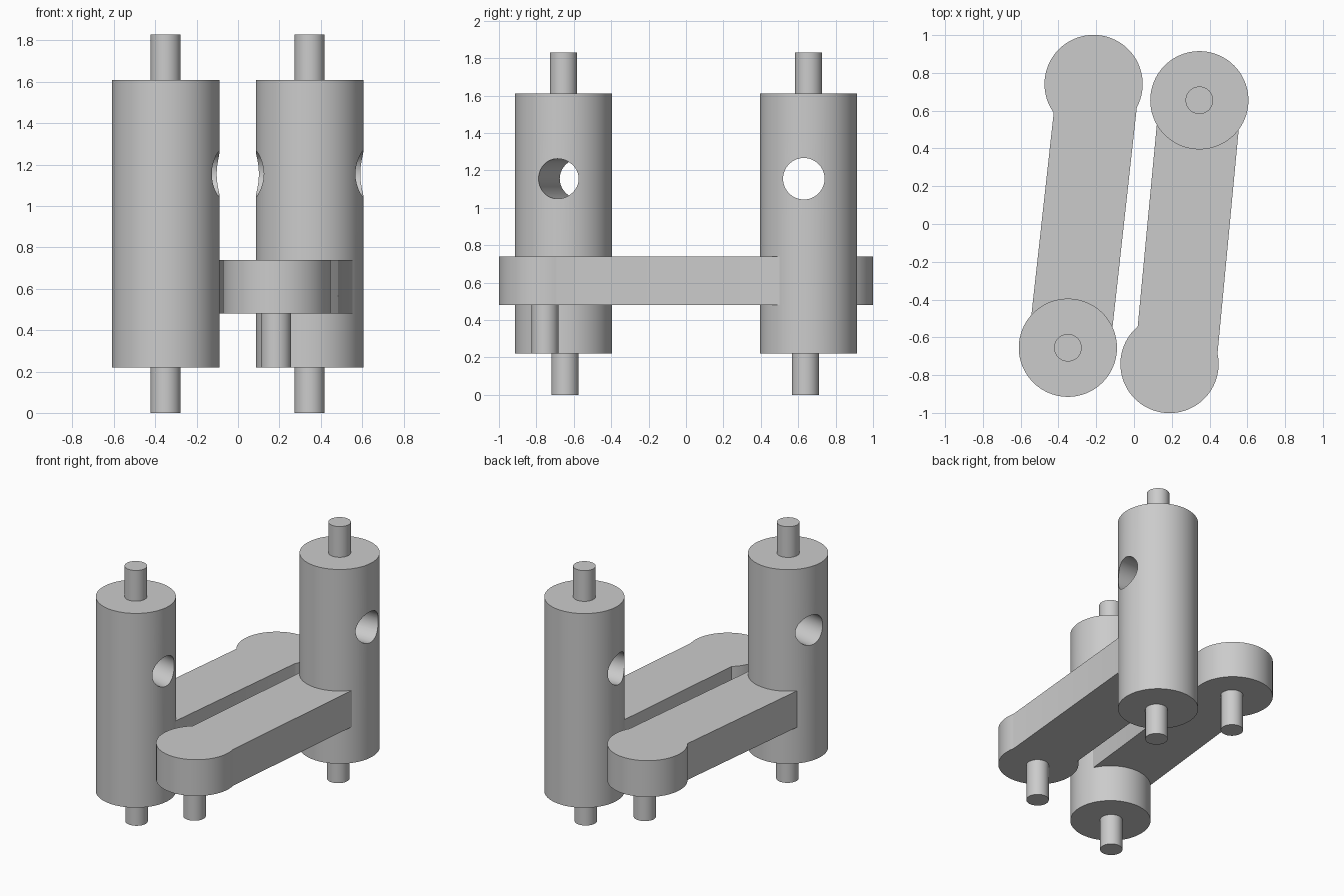
import bpy, bmesh, math
from mathutils import Vector
from mathutils.geometry import intersect_line_sphere_2d

cube = bpy.data.objects.get("Cube")
if cube:
    bpy.data.objects.remove(cube)

grey = bpy.data.materials.new("plain_grey")
grey.use_nodes = True
grey.diffuse_color = (0.6, 0.6, 0.6, 1)
grey.node_tree.nodes["Principled BSDF"].inputs["Base Color"].default_value = grey.diffuse_color

COLUMN_R, PEG_R = 0.26, 0.073
ARM_BOTTOM, ARM_TOP, ARM_HALF = 0.48, 0.74, 0.217
COLUMN_BOTTOM, COLUMN_TOP = 0.22, 1.61


def smooth(obj):
    bpy.ops.object.select_all(action='DESELECT')
    obj.select_set(True)
    bpy.context.view_layer.objects.active = obj
    bpy.ops.object.shade_smooth_by_angle(angle=math.radians(30))


def prism(name, outline, z0, z1):
    """Extrude a flat outline from z0 up to z1."""
    bm = bmesh.new()
    base = bm.faces.new([bm.verts.new((p[0], p[1], z0)) for p in outline])
    top = bmesh.ops.extrude_face_region(bm, geom=[base])["geom"]
    bmesh.ops.translate(bm, vec=(0, 0, z1 - z0),
                        verts=[g for g in top if isinstance(g, bmesh.types.BMVert)])
    bmesh.ops.recalc_face_normals(bm, faces=bm.faces)
    mesh = bpy.data.meshes.new(name)
    bm.to_mesh(mesh)
    bm.free()
    obj = bpy.data.objects.new(name, mesh)
    bpy.context.collection.objects.link(obj)
    mesh.materials.append(grey)
    smooth(obj)
    return obj


def arc(center, r, start, sweep, steps):
    return [center + r * Vector((math.cos(start + sweep * i / steps),
                                 math.sin(start + sweep * i / steps)))
            for i in range(steps + 1)]


def rod(name, center, r, z0, z1, sides=96):
    return prism(name, arc(Vector(center), r, 0, 2 * math.pi, sides)[:-1], z0, z1)


def drill(obj, start, end, r, z):
    """Cut a round horizontal hole along the line from start to end."""
    a, b = Vector((*start, z)), Vector((*end, z))
    cutter = rod("hole_cutter", (0, 0), r, -0.5, 0.5, 64)
    cutter.location = (a + b) / 2
    cutter.rotation_euler = (b - a).to_track_quat('Z', 'Y').to_euler()
    cutter.hide_render = True
    mod = obj.modifiers.new("hole", 'BOOLEAN')
    mod.operation, mod.solver, mod.object = 'DIFFERENCE', 'EXACT', cutter
    bpy.context.view_layer.objects.active = obj
    # Put the hole before the smoothing modifier
    bpy.ops.object.modifier_move_to_index(modifier=mod.name, index=0)
    bpy.ops.object.modifier_apply(modifier=mod.name)
    bpy.data.objects.remove(cutter)
    smooth(obj)


def arm(name, root, tip, disc):
    """Straight bar from root to tip, ending in a wider round disc."""
    root, tip, disc = Vector(root), Vector(tip), Vector(disc)
    along = (tip - root).normalized()
    side = Vector((-along.y, along.x)) * ARM_HALF
    joints = []
    for s in (-side, side):
        hits = intersect_line_sphere_2d(root + s, tip + s + along, disc, COLUMN_R, False)
        joints.append(min((h for h in hits if h), key=lambda h: (h - root).dot(along)))
    angles = [math.atan2(*(j - disc).yx) for j in joints]
    sweep = (angles[1] - angles[0]) % (2 * math.pi)
    outline = [root + side, root - side] + arc(disc, COLUMN_R, angles[0], sweep, 72)
    return prism(name, outline, ARM_BOTTOM, ARM_TOP)


# Columns with a peg at each end
front_spot, back_spot = (-0.35, -0.655), (0.346, 0.655)
columns = {}
for label, (x, y), shift in (("front", front_spot, 0.008), ("back", back_spot, -0.016)):
    columns[label] = rod(label + "_column", (x, y), COLUMN_R, COLUMN_BOTTOM, COLUMN_TOP)
    rod(label + "_top_peg", (x, y), PEG_R, COLUMN_TOP, 1.83, 48)
    rod(label + "_bottom_peg", (x, y + shift), PEG_R, 0, COLUMN_BOTTOM, 48)

# Cross holes: the front one runs at a slant
drill(columns["front"], (-0.09, -0.687), (-0.61, -0.565), 0.107, 1.155)
drill(columns["back"], (0.09, 0.63), (0.61, 0.63), 0.111, 1.155)

# Arms reaching from each column, with a peg below the far disc
arm("front_column_arm", (-0.344, -0.655), (-0.19, 0.74), (-0.214, 0.741))
rod("front_column_arm_peg", (-0.2, 0.75), PEG_R, COLUMN_BOTTOM, ARM_BOTTOM, 48)
arm("back_column_arm", (0.351, 0.655), (0.219, -0.74), (0.188, -0.741))
rod("back_column_arm_peg", (0.184, -0.754), PEG_R, COLUMN_BOTTOM, ARM_BOTTOM, 48)
